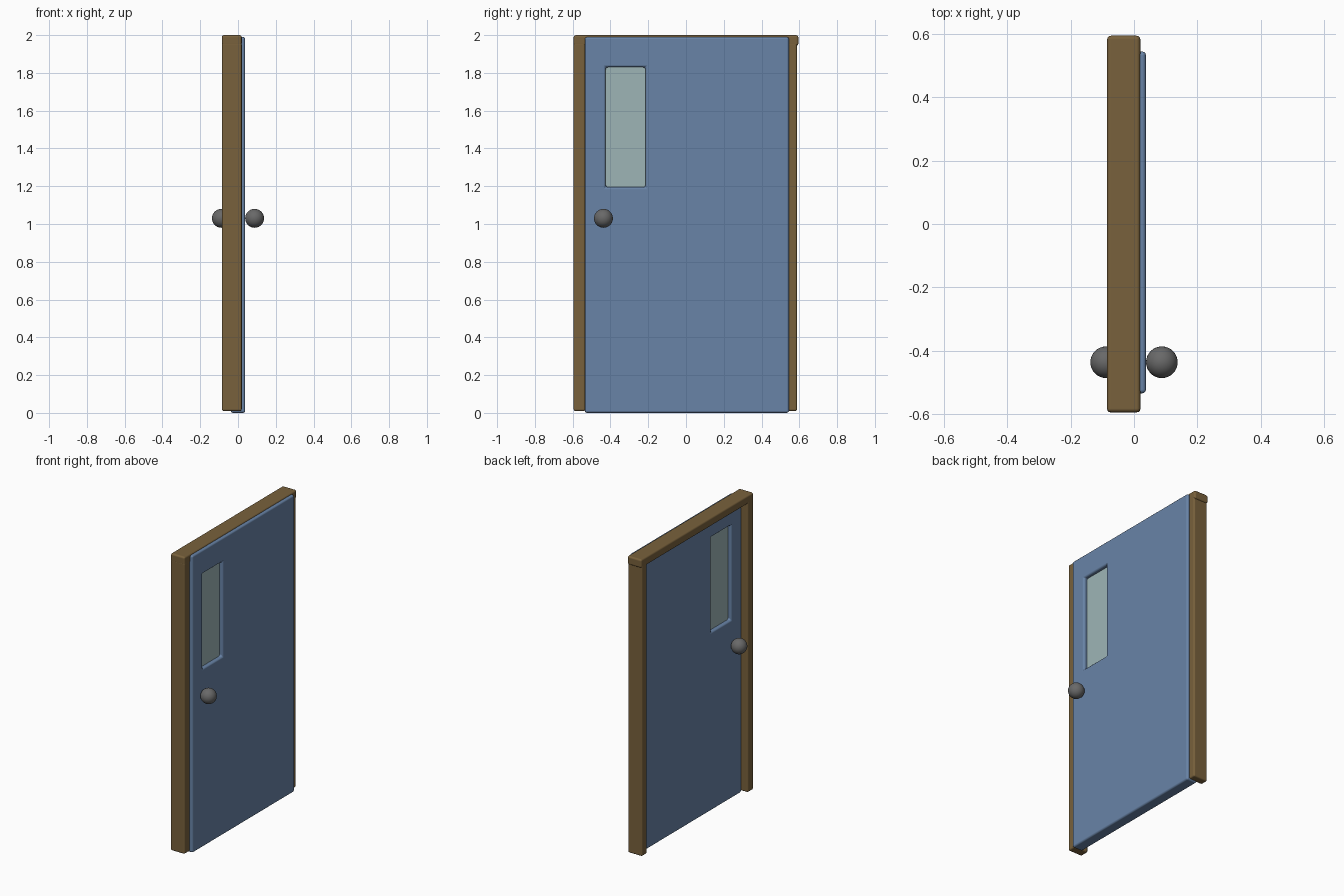
import bpy, bmesh

if "Cube" in bpy.data.objects:
    bpy.data.objects.remove(bpy.data.objects["Cube"])


def material(name, color):
    m = bpy.data.materials.new(name)
    m.diffuse_color = (*color, 1)
    m.use_nodes = True
    m.node_tree.nodes["Principled BSDF"].inputs["Base Color"].default_value = m.diffuse_color
    return m


WOOD = material("brown_wood", (0.19, 0.12, 0.045))
BLUE = material("blue_paint", (0.14, 0.23, 0.39))
GLASS = material("pale_glass", (0.34, 0.46, 0.47))
METAL = material("dark_metal", (0.14, 0.14, 0.14))


def add_object(name, bm, mat, bevel=0.0, segments=3):
    """Make a smooth object from a bmesh, with softly rounded edges."""
    mesh = bpy.data.meshes.new(name)
    bmesh.ops.recalc_face_normals(bm, faces=bm.faces)
    for f in bm.faces:
        f.smooth = bevel > 0
    bm.to_mesh(mesh)
    bm.free()
    mesh.materials.append(mat)
    ob = bpy.data.objects.new(name, mesh)
    bpy.context.collection.objects.link(ob)
    if bevel:
        mod = ob.modifiers.new("rounded_edges", "BEVEL")
        mod.width = bevel
        mod.segments = segments
        mod.limit_method = "ANGLE"
        mod.harden_normals = True
    return ob


def box(name, lo, hi, mat, bevel=0.0):
    bm = bmesh.new()
    bmesh.ops.create_cube(bm, size=1)
    for v in bm.verts:
        v.co = [lo[i] + (v.co[i] + 0.5) * (hi[i] - lo[i]) for i in range(3)]
    return add_object(name, bm, mat, bevel)


# Frame: two posts and a lintel across the top
X0, X1 = -0.085, 0.02
box("left_post", (X0, -0.595, 0.01), (X1, -0.533, 1.96), WOOD, 0.01)
box("right_post", (X0, 0.533, 0.01), (X1, 0.588, 1.96), WOOD, 0.01)
box("lintel", (X0, -0.595, 1.943), (X1, 0.595, 2.0), WOOD, 0.012)

# Door panel: a 3 x 3 grid without the window cell, given thickness
ys = (-0.535, -0.425, -0.215, 0.545)
zs = (0.0, 1.195, 1.83, 1.99)
T = 0.038
bm = bmesh.new()
grid = [[bm.verts.new((-T, y, z)) for z in zs] for y in ys]
for i in range(3):
    for j in range(3):
        if (i, j) != (1, 1):
            bm.faces.new((grid[i][j], grid[i + 1][j],
                          grid[i + 1][j + 1], grid[i][j + 1]))
ext = bmesh.ops.extrude_face_region(bm, geom=bm.faces[:])
for v in ext["geom"]:
    if isinstance(v, bmesh.types.BMVert):
        v.co.x = T
add_object("door_panel", bm, BLUE, 0.012)

# Window pane, set back from both faces of the door
box("window_pane", (-0.014, -0.435, 1.185), (0.014, -0.205, 1.84), GLASS)

# Round knobs on both sides
for side, name in ((1, "outer_knob"), (-1, "inner_knob")):
    bpy.ops.mesh.primitive_uv_sphere_add(
        segments=32, ring_count=16, radius=0.05,
        location=(side * 0.088, -0.437, 1.03))
    knob = bpy.context.object
    knob.name = name
    knob.data.materials.append(METAL)
    bpy.ops.object.shade_smooth()
